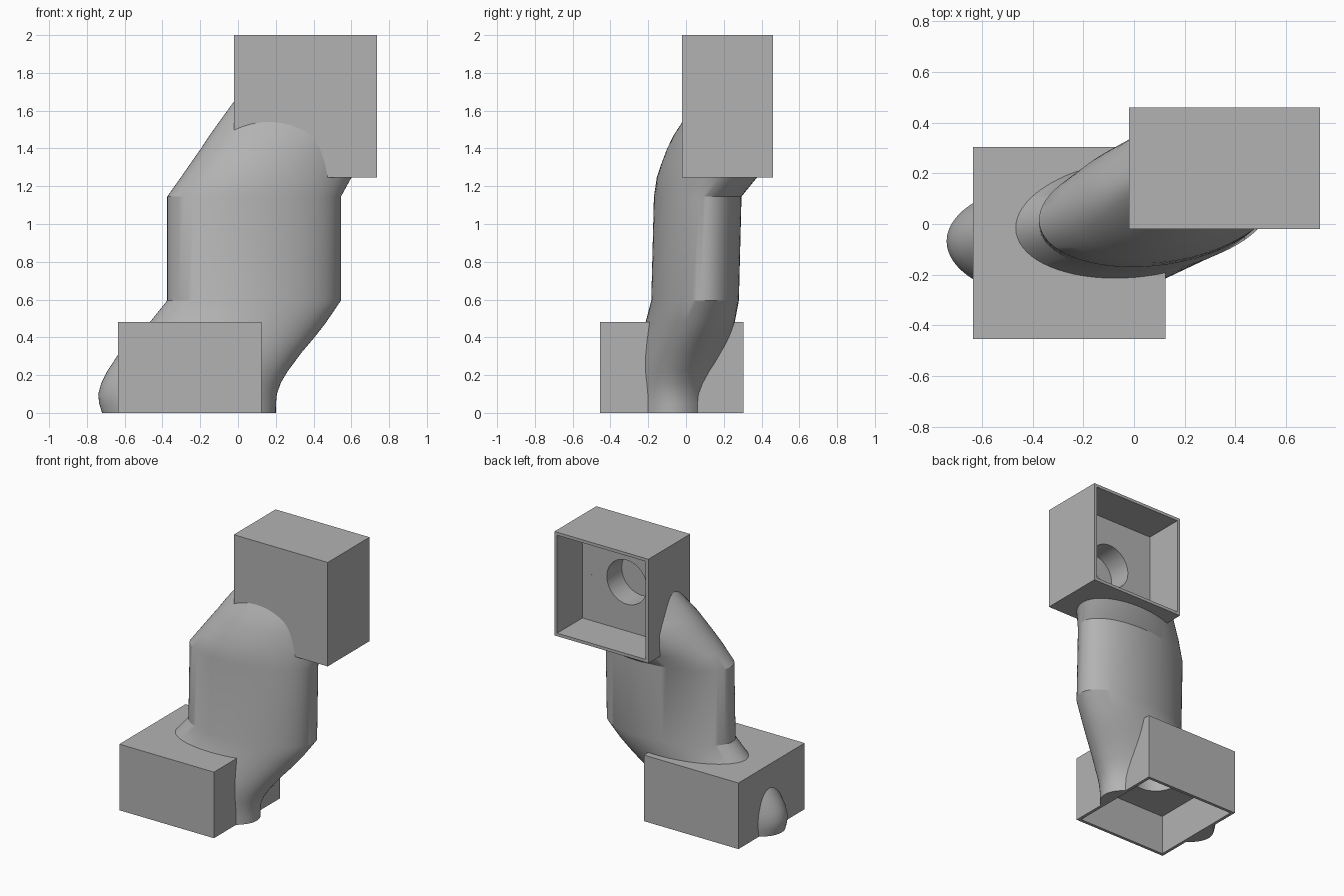
import bpy, bmesh, math
from mathutils import Matrix, Vector

cube = bpy.data.objects.get("Cube")
if cube:
    bpy.data.objects.remove(cube, do_unlink=True)

grey = bpy.data.materials.new("plain grey")
grey.use_nodes = True
colour = (0.45, 0.45, 0.45, 1)
grey.diffuse_color = colour
grey.node_tree.nodes["Principled BSDF"].inputs["Base Color"].default_value = colour


def finish(bm, name):
    bmesh.ops.recalc_face_normals(bm, faces=bm.faces)
    mesh = bpy.data.meshes.new(name)
    bm.to_mesh(mesh)
    bm.free()
    mesh.materials.append(grey)
    obj = bpy.data.objects.new(name, mesh)
    bpy.context.collection.objects.link(obj)
    return obj


def block(name, low, high):
    low, high = Vector(low), Vector(high)
    bm = bmesh.new()
    place = Matrix.Translation((low + high) / 2) @ Matrix.Diagonal((*(high - low), 1))
    bmesh.ops.create_cube(bm, size=1, matrix=place)
    return finish(bm, name)


def rod(name, centre, depth, turn):
    bm = bmesh.new()
    place = Matrix.Translation(centre) @ Matrix.Rotation(turn, 4, 'X')
    bmesh.ops.create_cone(bm, cap_ends=True, segments=48, radius1=0.16,
                          radius2=0.16, depth=depth, matrix=place)
    return finish(bm, name)


# Duct sections: height, centre x, centre y, half width, half depth, skew
sections = [
    (0, -.26, -.07, .46, .24, 0), (.05, -.267, -.07, .468, .24, 0),
    (.1, -.267, -.068, .473, .24, 0), (.16, -.248, -.063, .475, .24, .02),
    (.22, -.215, -.053, .478, .24, .04), (.32, -.145, -.025, .482, .24, .08),
    (.4, -.07, 0, .475, .238, .12), (.48, 0, .022, .467, .236, .16),
    (.595, .085, .048, .46, .232, .2), (1.145, .085, .062, .46, .232, .2),
    (1.245, .148, .11, .452, .265, .25), (1.32, .19, .14, .442, .27, .28),
    (1.4, .232, .17, .428, .27, .3), (1.47, .27, .185, .42, .25, .33),
    (1.54, .3, .2, .4, .22, .35), (1.65, .34, .225, .36, .175, .35),
]
SIDES = 72


def loft(name):
    bm = bmesh.new()
    rings = []
    for z, cx, cy, a, b, skew in sections:
        angles = [math.tau * i / SIDES for i in range(SIDES)]
        rings.append([bm.verts.new((cx + a * math.cos(t), cy + b * math.sin(t + skew), z))
                      for t in angles])
    for lower, upper in zip(rings, rings[1:]):
        for i in range(SIDES):
            j = (i + 1) % SIDES
            bm.faces.new((lower[i], lower[j], upper[j], upper[i]))
    bm.faces.new(rings[0])
    bm.faces.new(rings[-1])
    return finish(bm, name)


duct = loft("duct")
lower_box = block("lower_box", (-.635, -.455, 0), (.125, .305, .48))
upper_box = block("upper_box", (-.02, -.02, 1.245), (.735, .46, 2))

# Recesses and round ports cut into the boxes and the duct
cutters = [
    block("lower_recess", (-.613, -.433, -.1), (.103, .283, .29)),
    rod("lower_port", (-.255, -.075, .33), .26, 0),
    block("upper_recess", (.002, .17, 1.267), (.713, .6, 1.978)),
    rod("upper_port", (.357, .12, 1.622), .24, math.pi / 2),
]
parts = [duct, lower_box, upper_box]
for part in parts:
    for cutter in cutters:
        mod = part.modifiers.new(cutter.name, 'BOOLEAN')
        mod.operation = 'DIFFERENCE'
        mod.solver = 'EXACT'
        mod.object = cutter

# Apply the cuts, drop the cutters and smooth the curved faces
graph = bpy.context.evaluated_depsgraph_get()
cut = [bpy.data.meshes.new_from_object(p.evaluated_get(graph)) for p in parts]
for part, mesh in zip(parts, cut):
    part.modifiers.clear()
    part.data = mesh
for cutter in cutters:
    bpy.data.objects.remove(cutter, do_unlink=True)
bpy.ops.object.select_all(action='DESELECT')
for part in parts:
    part.select_set(True)
bpy.context.view_layer.objects.active = duct
bpy.ops.object.shade_smooth_by_angle(angle=math.radians(25))
